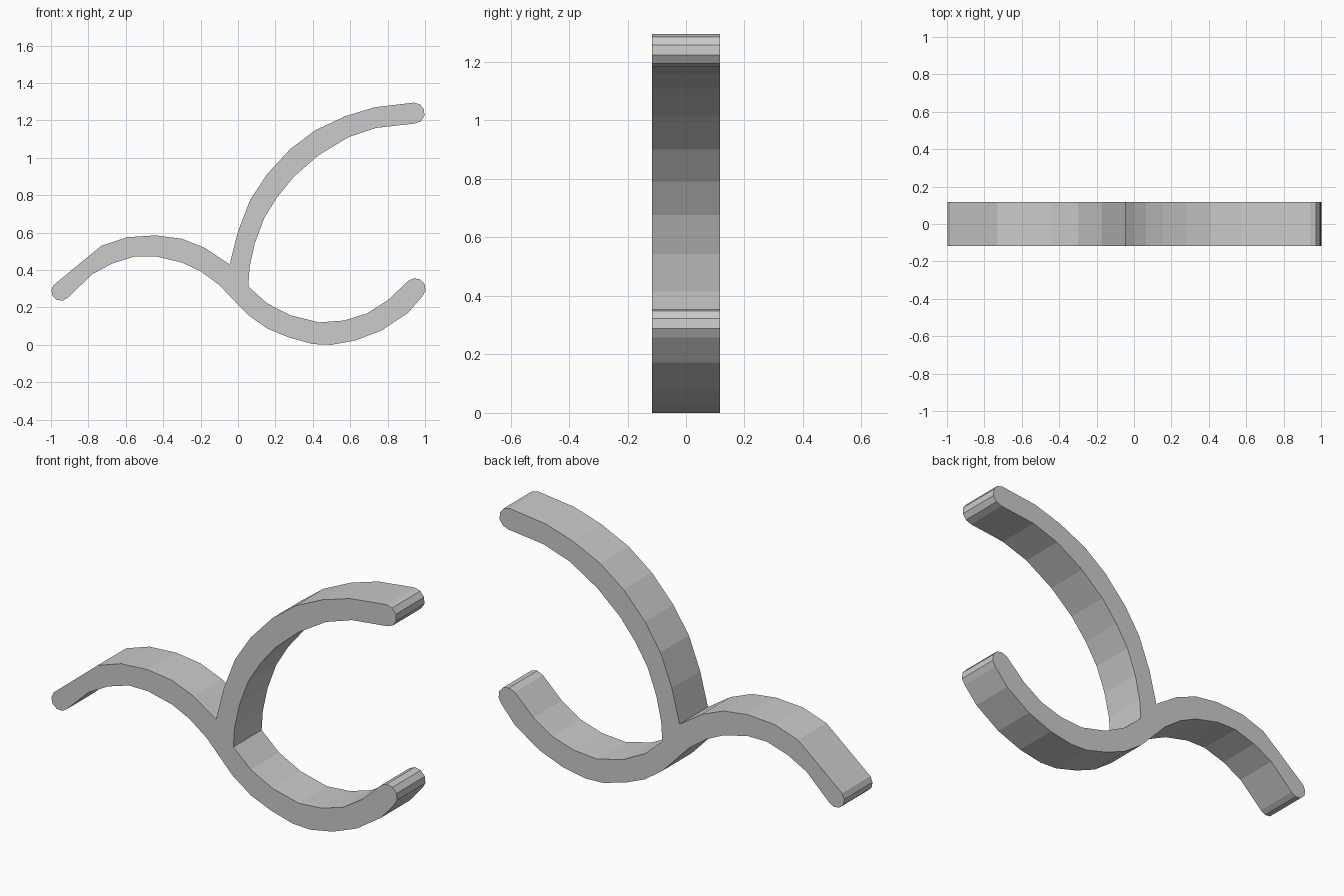
import bpy
import bmesh
import math
from mathutils import Matrix, Vector

DEPTH = 0.234
CAP_STEPS = 5

default_cube = bpy.data.objects.get("Cube")
if default_cube:
    bpy.data.objects.remove(default_cube, do_unlink=True)


def make_material(name, colour):
    material = bpy.data.materials.new(name)
    material.use_nodes = True
    material.diffuse_color = colour
    material.node_tree.nodes["Principled BSDF"].inputs["Base Color"].default_value = colour
    return material


def round_cap(start, end):
    """Points strictly between two edge ends, on a clockwise half circle."""
    start, end = Vector(start), Vector(end)
    middle = (start + end) / 2
    return [
        middle + Matrix.Rotation(-math.pi * step / CAP_STEPS, 2) @ (start - middle)
        for step in range(1, CAP_STEPS)
    ]


def extrude_outline(name, outline, depth, material):
    """Flat-shaded slab: the outline lies in x and z, the depth runs along y."""
    bm = bmesh.new()
    front = bm.faces.new([bm.verts.new((x, -depth / 2, z)) for x, z in outline])
    extruded = bmesh.ops.extrude_face_region(bm, geom=[front], use_keep_orig=True)
    back_verts = [item for item in extruded["geom"] if isinstance(item, bmesh.types.BMVert)]
    bmesh.ops.translate(bm, verts=back_verts, vec=(0, depth, 0))
    bmesh.ops.recalc_face_normals(bm, faces=bm.faces)
    mesh = bpy.data.meshes.new(name)
    bm.to_mesh(mesh)
    bm.free()
    mesh.materials.append(material)
    obj = bpy.data.objects.new(name, mesh)
    bpy.context.collection.objects.link(obj)
    return obj


# Left arm, upper edge, from its tip to the fork
left_top = [
    (-.985, .32), (-.87, .415), (-.73, .53), (-.595, .575), (-.44, .585),
    (-.3, .567), (-.175, .517), (-.045, .43),
]

# Tall upper arm, outer edge going up and inner edge coming back down
upper_outer = [
    (0, .607), (.065, .775), (.155, .912), (.28, 1.047), (.413, 1.147),
    (.573, 1.222), (.73, 1.27), (.94, 1.295),
]
upper_inner = [
    (.945, 1.183), (.74, 1.16), (.59, 1.11), (.43, 1.013), (.3, .9),
    (.21, .79), (.14, .677), (.09, .543), (.062, .415), (.055, .313),
]

# Lower arm, inner edge to the tip and outer edge back to the fork
lower_inner = [
    (.155, .222), (.28, .158), (.433, .12), (.567, .13), (.69, .168),
    (.8, .238), (.91, .342),
]
lower_outer = [
    (.985, .258), (.91, .172), (.77, .078), (.63, .024), (.5, 0),
    (.4, .004), (.27, .04), (.155, .088), (.05, .163), (0, .215),
]

# Left arm, lower edge, from the fork back to its tip
left_bottom = [
    (-.1, .32), (-.2, .393), (-.3, .44), (-.44, .473), (-.55, .473),
    (-.67, .436), (-.78, .377), (-.91, .252),
]

# One closed outline with a rounded tip on each arm
outline = (
    left_top
    + upper_outer + round_cap(upper_outer[-1], upper_inner[0]) + upper_inner
    + lower_inner + round_cap(lower_inner[-1], lower_outer[0]) + lower_outer
    + left_bottom + round_cap(left_bottom[-1], left_top[0])
)

grey = make_material("light grey", (0.6, 0.6, 0.6, 1))
extrude_outline("forked_hook", outline, DEPTH, grey)
